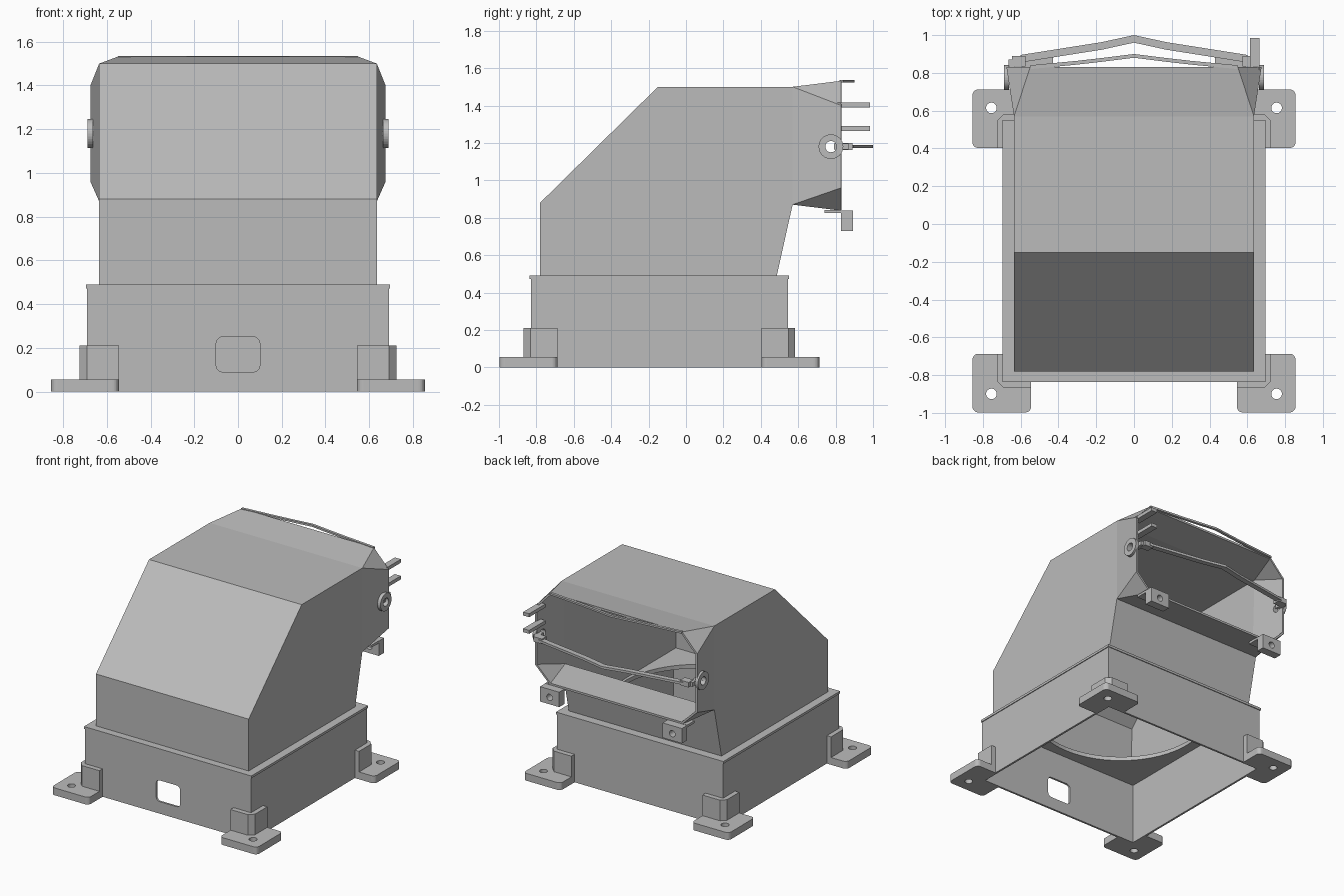
import bpy, bmesh, math
from mathutils import Vector

if "Cube" in bpy.data.objects:
    bpy.data.objects.remove(bpy.data.objects["Cube"])

grey = bpy.data.materials.new("light grey")
grey.use_nodes = True
grey.diffuse_color = (0.5, 0.5, 0.5, 1)
grey.node_tree.nodes["Principled BSDF"].inputs["Base Color"].default_value = (0.5, 0.5, 0.5, 1)

YC = -0.1425          # centre of the base along y


def make(name, bm):
    bmesh.ops.recalc_face_normals(bm, faces=bm.faces[:])
    mesh = bpy.data.meshes.new(name)
    bm.to_mesh(mesh)
    bm.free()
    mesh.materials.append(grey)
    obj = bpy.data.objects.new(name, mesh)
    bpy.context.collection.objects.link(obj)
    return obj


def prism(name, outline, lo, hi, axis="z", rounded=(), radius=0.03):
    """Extrude a 2D outline along an axis, rounding the listed corners."""
    place = {"x": lambda a, b, h: (h, a, b),
             "y": lambda a, b, h: (a, h, b),
             "z": lambda a, b, h: (a, b, h)}[axis]
    bm = bmesh.new()
    low = [bm.verts.new(place(a, b, lo)) for a, b in outline]
    top = [bm.verts.new(place(a, b, hi)) for a, b in outline]
    bm.faces.new(low)
    bm.faces.new(top)
    n = len(outline)
    for i in range(n):
        j = (i + 1) % n
        bm.faces.new((low[i], low[j], top[j], top[i]))
    if rounded:
        edges = [bm.edges.get((low[i], top[i])) for i in rounded]
        bmesh.ops.bevel(bm, geom=edges, offset=radius, segments=5,
                        profile=0.5, affect="EDGES")
    return make(name, bm)


def rect(a0, a1, b0, b1):
    return [(a0, b0), (a1, b0), (a1, b1), (a0, b1)]


def box(name, x0, x1, y0, y1, z0, z1):
    return prism(name, rect(x0, x1, y0, y1), z0, z1)


def disc(name, a, b, r, lo, hi, axis="z", sides=32):
    ring = [(a + r * math.cos(t), b + r * math.sin(t))
            for t in (2 * math.pi * i / sides for i in range(sides))]
    return prism(name, ring, lo, hi, axis)


def cut(obj, cutter):
    cutter.hide_render = True
    mod = obj.modifiers.new("cut", "BOOLEAN")
    mod.operation, mod.solver, mod.object = "DIFFERENCE", "EXACT", cutter
    bpy.context.view_layer.objects.active = obj
    bpy.ops.object.modifier_apply(modifier=mod.name)
    bpy.data.objects.remove(cutter)


# Hollow base with round opening on top and a window in front
base = box("base", -0.69, 0.69, YC - 0.6875, YC + 0.6875, 0, 0.485)
cut(base, box("cavity", -0.675, 0.675, YC - 0.6725, YC + 0.6725, -0.1, 0.46))
cut(base, disc("opening", 0, YC, 0.6, 0.3, 0.7, sides=64))
cut(base, prism("window", rect(-0.1, 0.1, 0.09, 0.25), -0.95, -0.7, "y", range(4)))
lip = box("base_lip", -0.696, 0.696, YC - 0.6935, YC + 0.6935, 0.472, 0.49)
cut(lip, disc("opening", 0, YC, 0.6, 0.3, 0.7, sides=64))

# Four mounting feet with corner brackets
for sx, sy, where in ((1, 1, "back_left"), (-1, 1, "back_right"),
                      (1, -1, "front_left"), (-1, -1, "front_right")):
    def corner(points):
        return [(sx * u, YC + sy * v) for u, v in points]
    inner = [(0.69, 0.545), (0.69, 0.6875), (0.545, 0.6875)]
    foot = prism("foot_" + where,
                 corner(inner + [(0.545, 0.855), (0.855, 0.855), (0.855, 0.545)]),
                 0, 0.055, rounded=(3, 4, 5))
    cut(foot, disc("bolt_hole", sx * 0.755, YC + sy * 0.757, 0.028, -0.1, 0.2))
    prism("bracket_" + where,
          corner(inner + [(0.545, 0.725), (0.69, 0.725), (0.725, 0.69), (0.725, 0.545)]),
          0.055, 0.21)

# Hood: side profile swept across, then a flared collar with cut corners
W = 0.635
profile = [(0.57, 1.5), (-0.15, 1.5), (-0.78, 0.88),
           (-0.78, 0.488), (0.485, 0.488), (0.57, 0.87)]
bm = bmesh.new()
left = [bm.verts.new((W, y, z)) for y, z in profile]
right = [bm.verts.new((-W, y, z)) for y, z in profile]
bm.faces.new(left)
bm.faces.new(right)
for i in (0, 1, 2, 4):
    bm.faces.new((left[i], left[i + 1], right[i + 1], right[i]))
rim = {}
for s in (1, -1):
    for key, x, z in (("top", 0.55, 1.532), ("high", 0.675, 1.40),
                      ("low", 0.675, 0.96), ("bottom", 0.55, 0.838)):
        rim[key, s] = bm.verts.new((s * x, 0.83, z))
for s, side in ((1, left), (-1, right)):
    bm.faces.new((side[0], rim["top", s], rim["high", s]))
    bm.faces.new((side[0], rim["high", s], rim["low", s], side[5]))
    bm.faces.new((side[5], rim["low", s], rim["bottom", s]))
for key, i in (("top", 0), ("bottom", 5)):
    bm.faces.new((left[i], right[i], rim[key, -1], rim[key, 1]))
bmesh.ops.recalc_face_normals(bm, faces=bm.faces[:])
bm.faces.ensure_lookup_table()
flip = bm.faces[0].normal.x < 0
hood = make("hood", bm)
if flip:
    hood.data.flip_normals()
shell = hood.modifiers.new("shell", "SOLIDIFY")
shell.thickness, shell.offset, shell.use_even_offset = 0.015, -1, True
bpy.context.view_layer.objects.active = hood
bpy.ops.object.modifier_apply(modifier=shell.name)
cut(hood, disc("pivot_hole", 0.775, 1.18, 0.03, -1, 1, "x"))


def strip(name, path, depth, lo, hi):
    """Bar following half a path, mirrored across x, with a given depth."""
    full = [(-x, y) for x, y in path] + [(x, y) for x, y in reversed(path[:-1])]
    back = [(x, y - depth) for x, y in reversed(full)]
    return prism(name, full + back, lo, hi)


# Arched handle bar and the thin arched lip on the collar
strip("handle_bar", [(0.6, 0.895), (0.17, 0.963), (0.0, 1.0)], 0.04, 1.172, 1.19)
strip("top_lip", [(0.55, 0.84), (0.3, 0.864), (0.16, 0.88), (0.0, 0.9)], 0.02, 1.522, 1.536)

# Paired collar fittings
for s, where in ((1, "left"), (-1, "right")):
    def span(a, b):
        return sorted((s * a, s * b))
    washer = disc("pivot_washer_" + where, 0.775, 1.18, 0.066, *span(0.663, 0.688), "x")
    cut(washer, disc("pivot_hole", 0.775, 1.18, 0.03, -1, 1, "x"))
    box("bar_clip_" + where, *span(0.575, 0.645), 0.835, 0.89, 1.162, 1.2)
    box("clip_arm_" + where, *span(0.63, 0.665), 0.79, 0.87, 1.165, 1.197)
    block = box("latch_block_" + where, *span(0.43, 0.59), 0.83, 0.892, 0.728, 0.84)
    cut(block, disc("latch_hole", s * 0.51, 0.78, 0.024, 0.7, 1.0, "y"))
    box("latch_plate_" + where, *span(0.43, 0.59), 0.74, 0.83, 0.824, 0.842)

# Two pins on the left rim
for name, z in (("upper_pin", 1.403), ("lower_pin", 1.278)):
    box(name, 0.615, 0.665, 0.79, 0.985, z - 0.013, z + 0.013)
